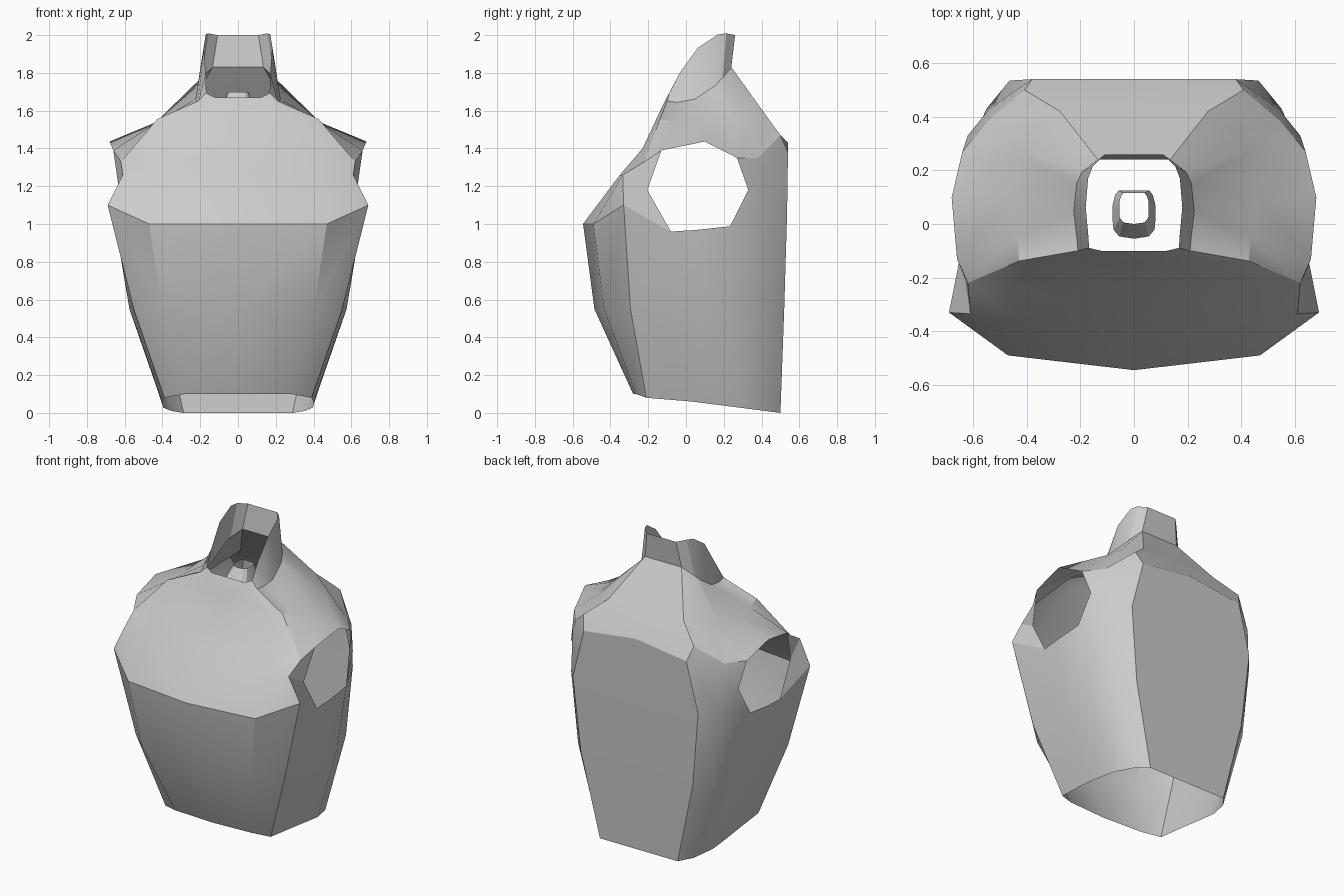
import bpy
import bmesh

cube = bpy.data.objects.get("Cube")
if cube:
    bpy.data.objects.remove(cube, do_unlink=True)

steel = bpy.data.materials.new("plain grey")
steel.use_nodes = True
grey = (0.6, 0.6, 0.6, 1)
steel.diffuse_color = grey
steel.node_tree.nodes["Principled BSDF"].inputs["Base Color"].default_value = grey

# Half outlines, front centre to back centre: (share of half width, share of depth)
TRUNK = [(0, 0), (.7, .05), (.96, .19), (1, .4), (1, .55), (.99, .72), (.88, .9), (.72, 1), (0, 1)]
YOKE = [(0, 0), (.68, 0), (.93, .03), (.95, .18), (1, .45), (.95, .75), (.86, .87), (.6, 1), (0, 1)]


def section(outline, width, front, back, z_front, z_side, z_back):
    """One half ring whose height bends smoothly from front over side to back."""
    ring = []
    for u, v in outline:
        z = (z_front * (1 - v) * (1 - 2 * v) + z_side * 4 * v * (1 - v)
             + z_back * v * (2 * v - 1))
        ring.append([u * width, front + v * (back - front), z])
    return ring


def loft(name, rings, is_open=lambda row, col: False):
    """Skin the half rings, leave the openings out and mirror the result."""
    bm = bmesh.new()
    grid = [[bm.verts.new(p) for p in ring] for ring in rings]
    for row in range(len(grid) - 1):
        for col in range(len(grid[row]) - 1):
            if not is_open(row, col):
                low, high = grid[row], grid[row + 1]
                bm.faces.new((low[col], low[col + 1], high[col + 1], high[col]))
    mesh = bpy.data.meshes.new(name)
    bm.to_mesh(mesh)
    bm.free()
    mesh.materials.append(steel)
    obj = bpy.data.objects.new(name, mesh)
    bpy.context.collection.objects.link(obj)
    mirror = obj.modifiers.new("mirror", 'MIRROR')
    mirror.use_clip = True
    bpy.ops.object.select_all(action='DESELECT')
    obj.select_set(True)
    bpy.context.view_layer.objects.active = obj
    bpy.ops.object.shade_smooth_by_angle(angle=0.5)


# Trunk: tapered hem up to the chest, then the edges either side of the armholes
hem = section(TRUNK, .4, -.28, .5, .1, .05, 0)
waist = section(TRUNK, .575, -.485, .52, .55, .55, .55)
chest = section(TRUNK, .645, -.545, .535, 1, .965, 1.05)
bust = section(YOKE, .66, -.35, .54, 1.26, 1.12, 1.43)
hem[1] = [.28, -.265, .1]
hem[2] = [.39, -.21, .08]
chest[1] = [.47, -.49, 1]
chest[2] = [.69, -.33, 1.1]
chest[3] = [.64, -.08, .96]
chest[6] = [.55, .43, 1.02]
bust[2] = [.61, -.335, 1.26]
bust[3] = [.63, -.205, 1.18]
bust[5] = [.62, .33, 1.18]
bust[6] = [.54, .43, 1.3]
bust[7] = [.38, .54, 1.38]

# Shoulders: drooping behind the armhole
shoulder = section(YOKE, .68, -.23, .5, 1.4, 1.44, 1.47)
shoulder[2] = [.62, -.22, 1.33]
shoulder[3] = [.66, -.13, 1.39]
shoulder[5] = [.64, .27, 1.35]
shoulder[6] = [.55, .38, 1.35]

# Neck: low in front, tall behind
slope = section(YOKE, .46, -.155, .42, 1.56, 1.52, 1.58)
neck = section(YOKE, .225, -.11, .24, 1.655, 1.67, 1.83)
rim = section(YOKE, .18, -.1, .26, 1.67, 1.95, 2)

ARM_ROWS = (2, 3)
ARM_COLUMNS = (3, 4)
loft("torso_shell", [hem, waist, chest, bust, shoulder, slope, neck, rim],
     lambda row, col: row in ARM_ROWS and col in ARM_COLUMNS)

# Small open ring standing inside the neck
loft("inner_neck_ring", [section(TRUNK, .08, -.055, .125, 1.62, 1.62, 1.62),
                         section(TRUNK, .055, 0, .115, 1.7, 1.7, 1.7)])
